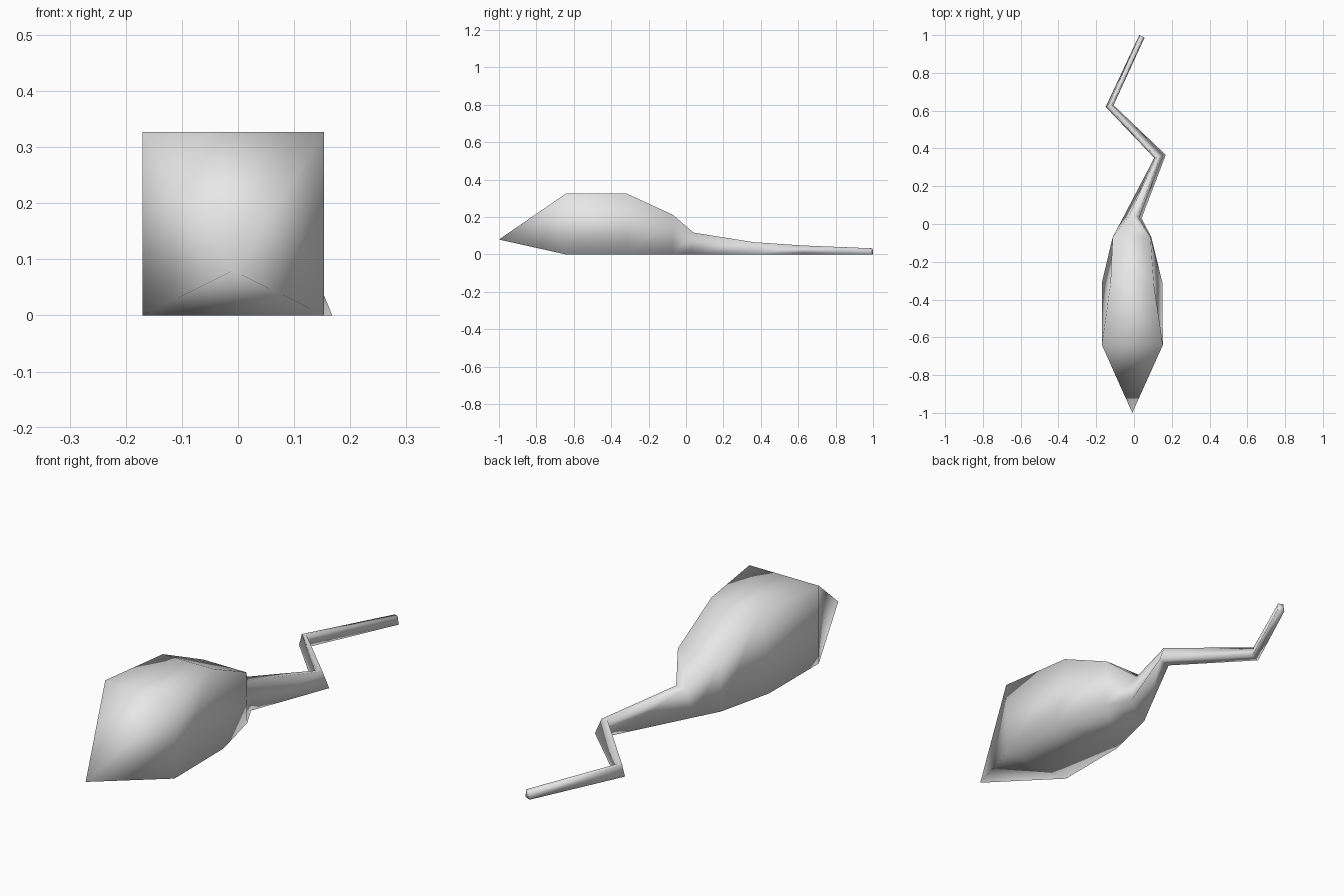
import bpy, bmesh

if "Cube" in bpy.data.objects:
    bpy.data.objects.remove(bpy.data.objects["Cube"])

# Cross-sections from front to tail tip:
# bottom left (x, y), bottom right (x, y), top right (x, y), top left (x, y), top height
SECTIONS = [
    ((-0.17, -0.64), (0.153, -0.64), (0.153, -0.64), (-0.17, -0.64), 0.327),   # shoulders
    ((-0.17, -0.31), (0.15, -0.31), (0.105, -0.32), (-0.125, -0.32), 0.327),   # rump
    ((-0.113, -0.07), (0.092, -0.07), (0.087, -0.07), (-0.113, -0.07), 0.212),  # rear
    ((-0.06, 0.03), (0.04, 0.03), (0.018, 0.04), (-0.028, 0.04), 0.117),       # tail root
    ((0.107, 0.35), (0.168, 0.366), (0.141, 0.36), (0.118, 0.354), 0.066),     # first bend
    ((-0.15, 0.62), (-0.108, 0.629), (-0.12, 0.626), (-0.138, 0.622), 0.048),  # second bend
    ((0.028, 1.0), (0.056, 0.987), (0.052, 0.989), (0.032, 0.998), 0.033),     # tail tip
]
NOSE = (-0.009, -1.0, 0.08)

grey = bpy.data.materials.new("light_grey")
grey.diffuse_color = (0.8, 0.8, 0.8, 1)
grey.use_nodes = True
grey.node_tree.nodes["Principled BSDF"].inputs["Base Color"].default_value = grey.diffuse_color

# Body and tail as one continuous four-sided loft
bm = bmesh.new()
rings = []
for bl, br, tr, tl, top in SECTIONS:
    corners = [(*bl, 0), (*br, 0), (*tr, top), (*tl, top)]
    rings.append([bm.verts.new(c) for c in corners])

# Pointed snout
nose = bm.verts.new(NOSE)
for i in range(4):
    bm.faces.new((nose, rings[0][(i + 1) % 4], rings[0][i]))

# Side walls between neighbouring sections
for a, b in zip(rings, rings[1:]):
    for i in range(4):
        j = (i + 1) % 4
        bm.faces.new((a[i], a[j], b[j], b[i]))

# Closed tail tip
bm.faces.new(rings[-1])
bmesh.ops.recalc_face_normals(bm, faces=bm.faces[:])
for f in bm.faces:
    f.smooth = True

mesh = bpy.data.meshes.new("body_with_tail")
bm.to_mesh(mesh)
bm.free()
mesh.materials.append(grey)
obj = bpy.data.objects.new("body_with_tail", mesh)
bpy.context.collection.objects.link(obj)
